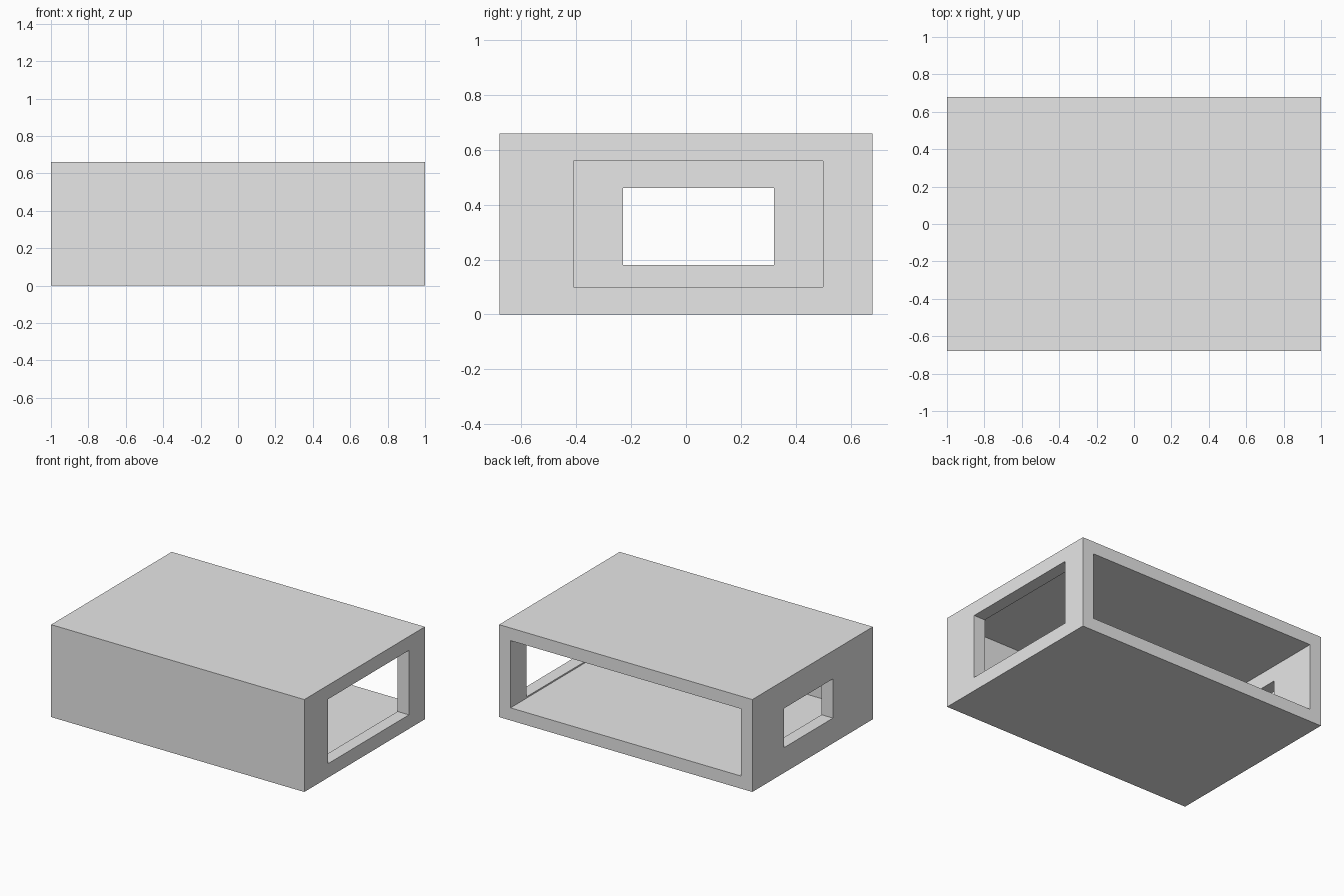
import bpy
import bmesh
from mathutils import Vector

default = bpy.data.objects.get("Cube")
if default:
    bpy.data.objects.remove(default, do_unlink=True)

W, D, H, T = 1.0, 0.68, 0.66, 0.09  # half width, half depth, height, wall

grey = bpy.data.materials.new("plain grey")
grey.use_nodes = True
colour = (0.8, 0.8, 0.8, 1)
grey.diffuse_color = colour
grey.node_tree.nodes["Principled BSDF"].inputs["Base Color"].default_value = colour


def box(name, low, high):
    """Axis-aligned box between two corners."""
    low, high = Vector(low), Vector(high)
    mesh = bpy.data.meshes.new(name)
    bm = bmesh.new()
    bmesh.ops.create_cube(bm, size=1)
    for v in bm.verts:
        v.co = (low + high) / 2 + v.co * (high - low)
    bm.to_mesh(mesh)
    bm.free()
    obj = bpy.data.objects.new(name, mesh)
    bpy.context.collection.objects.link(obj)
    return obj


# Outer case
case = box("case", (-W, -D, 0), (W, D, H))
case.data.materials.append(grey)

# Hollow open at the back, large window on +x, small window on -x
cutters = [
    box("cavity_cutter", (T - W, T - D, T), (W - T, D + T, H - T)),
    box("large_window_cutter", (W - 2 * T, -0.41, 0.1), (W + T, 0.5, 0.56)),
    box("small_window_cutter", (-W - T, -0.23, 0.18), (2 * T - W, 0.32, 0.46)),
]
for cutter in cutters:
    cutter.hide_render = True
    cutter.hide_viewport = True
    cutter.display_type = 'WIRE'
    mod = case.modifiers.new(cutter.name, 'BOOLEAN')
    mod.operation = 'DIFFERENCE'
    mod.solver = 'EXACT'
    mod.object = cutter
